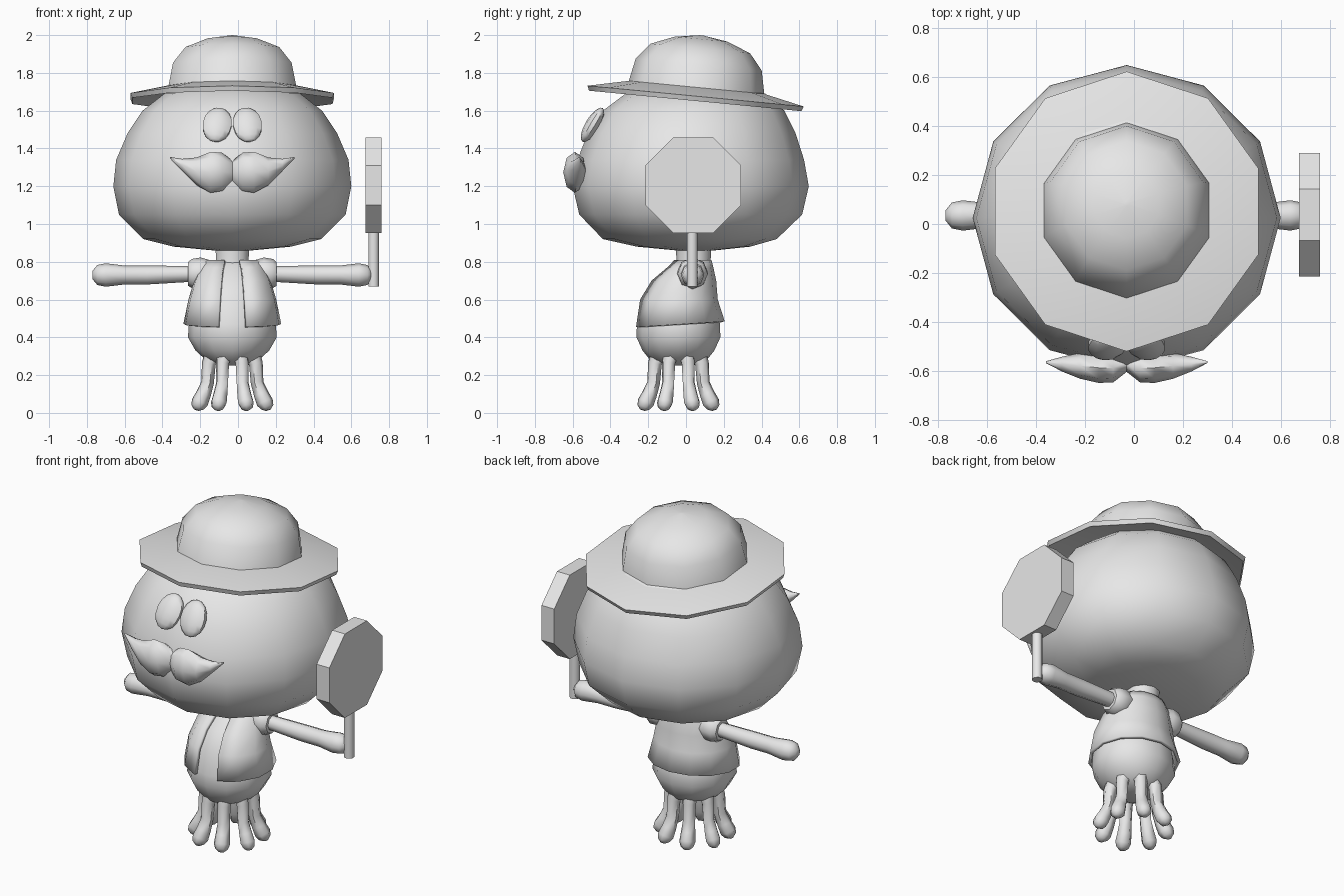
import bpy, bmesh, math
from mathutils import Vector, Matrix

if "Cube" in bpy.data.objects:
    bpy.data.objects.remove(bpy.data.objects["Cube"], do_unlink=True)

MID = -0.03  # the figure's own centre line

grey = bpy.data.materials.new("plain_grey")
grey.use_nodes = True
grey.diffuse_color = (0.8, 0.8, 0.8, 1)
grey.node_tree.nodes["Principled BSDF"].inputs["Base Color"].default_value = (0.8, 0.8, 0.8, 1)


def finish(name, bm, angle=50):
    """Turn a bmesh into a shaded object."""
    bmesh.ops.recalc_face_normals(bm, faces=bm.faces)
    mesh = bpy.data.meshes.new(name)
    bm.to_mesh(mesh)
    bm.free()
    mesh.materials.append(grey)
    ob = bpy.data.objects.new(name, mesh)
    bpy.context.collection.objects.link(ob)
    bpy.ops.object.select_all(action="DESELECT")
    ob.select_set(True)
    bpy.context.view_layer.objects.active = ob
    bpy.ops.object.shade_smooth_by_angle(angle=math.radians(angle))
    return ob


def skin(rings, wrap=True, caps=True):
    """Bridge equal rings of points with quads."""
    bm = bmesh.new()
    loops = [[bm.verts.new(p) for p in ring] for ring in rings]
    n = len(loops[0])
    for a, b in zip(loops, loops[1:]):
        for i in range(n if wrap else n - 1):
            j = (i + 1) % n
            bm.faces.new((a[i], a[j], b[j], b[i]))
    if caps:
        bm.faces.new(loops[0])
        bm.faces.new(loops[-1])
    return bm


def oval(c, u, v, sides, start=0.0, sweep=math.tau, count=None):
    """Points around an ellipse with half axes u and v."""
    c, u, v = Vector(c), Vector(u), Vector(v)
    turn = [start + sweep * i / sides for i in range(count or sides)]
    return [c + u * math.cos(t) + v * math.sin(t) for t in turn]


def lathe(profile, sides, cx=MID, start=math.pi / 2):
    """Level rings from (z, centre y, x radius, y radius)."""
    return skin([oval((cx, y, z), (rx, 0, 0), (0, ry, 0), sides, start)
                 for z, y, rx, ry in profile])


def tube(path, sides, side_axis):
    """Tube through (point, radius) pairs."""
    pts = [Vector(p) for p, r in path]
    rings = []
    for i, (p, r) in enumerate(path):
        d = (pts[min(i + 1, len(pts) - 1)] - pts[max(i - 1, 0)]).normalized()
        u = Vector(side_axis)
        rings.append(oval(p, u * r, d.cross(u).normalized() * r, sides))
    return skin(rings)


# Head
finish("head", lathe([
    (0.86, 0.05, 0.10, 0.10), (0.88, 0.04, 0.31, 0.30), (0.92, 0.02, 0.47, 0.46),
    (1.05, 0.025, 0.60, 0.59), (1.20, 0.025, 0.63, 0.625), (1.34, 0.025, 0.615, 0.60),
    (1.48, 0.03, 0.555, 0.55), (1.60, 0.04, 0.475, 0.48), (1.69, 0.05, 0.36, 0.37),
    (1.75, 0.05, 0.15, 0.15)], 12))

# Hat, tipped backwards
tilt = Matrix.Translation((MID, 0.055, 1.715)) @ Matrix.Rotation(math.radians(-5.5), 4, "X")
hat_parts = {
    "hat_brim": [(-0.02, 0.34), (-0.075, 0.565), (-0.045, 0.575), (0.01, 0.36), (0.015, 0.2)],
    "hat_crown": [(-0.01, 0.365), (0.01, 0.36), (0.13, 0.335), (0.215, 0.265),
                  (0.265, 0.14), (0.285, 0.01)],
}
for name, prof in hat_parts.items():
    if name == "hat_brim":
        prof = [(z * 0.85, r) for z, r in prof]
    bm = lathe([(z, 0, r * 0.985, r) for z, r in prof], 10, 0)
    bm.transform(tilt)
    finish(name, bm, 40)

# Eyes
for s, side in ((1, "left"), (-1, "right")):
    bm = bmesh.new()
    bmesh.ops.create_uvsphere(bm, u_segments=10, v_segments=8, radius=1)
    bm.transform(Matrix.Translation((MID + s * 0.08, -0.495, 1.525))
                 @ Matrix.Rotation(math.radians(-31), 4, "X")
                 @ Matrix.Rotation(math.radians(s * -8), 4, "Y")
                 @ Matrix.Diagonal((0.08, 0.038, 0.105, 1)))
    finish(side + "_eye", bm)

# Moustache: (distance from middle, depth centre, half depth, bottom, top)
half = [(0.0, -0.565, 0.04, 1.21, 1.335), (0.055, -0.588, 0.06, 1.175, 1.378),
        (0.115, -0.588, 0.062, 1.165, 1.382), (0.19, -0.58, 0.053, 1.205, 1.352),
        (0.265, -0.573, 0.03, 1.28, 1.345), (0.33, -0.565, 0.004, 1.347, 1.355)]
stations = [(-x, *rest) for x, *rest in half[:0:-1]] + half
finish("moustache", skin([
    oval((MID + x, y, (lo + hi) / 2), (0, d, 0), (0, 0, (hi - lo) / 2), 8)
    for x, y, d, lo, hi in stations]), 60)

# Neck and body
finish("neck", lathe([(0.72, 0.04, 0.10, 0.10), (0.80, 0.04, 0.09, 0.09),
                      (0.90, 0.04, 0.095, 0.095)], 10))
finish("body", lathe([
    (0.25, -0.04, 0.08, 0.08), (0.28, -0.04, 0.14, 0.15), (0.33, -0.04, 0.195, 0.19),
    (0.40, -0.04, 0.235, 0.222), (0.47, -0.04, 0.23, 0.22), (0.60, -0.04, 0.205, 0.19),
    (0.70, -0.015, 0.175, 0.155), (0.78, 0.03, 0.13, 0.10), (0.81, 0.04, 0.08, 0.07)], 12))

# Open waistcoat: a sheet swept around the back from one front edge to the other
gap = math.radians(17)
rows = [(0.455, -0.035, 0.262, 0.24), (0.60, -0.042, 0.235, 0.21),
        (0.70, -0.015, 0.205, 0.175), (0.77, 0.02, 0.175, 0.125), (0.81, 0.035, 0.14, 0.10)]
rings = []
for z, y, rx, ry in rows:
    ring = oval((MID, y, z), (rx, 0, 0), (0, ry, 0), 12,
                -math.pi / 2 + gap, math.tau - 2 * gap, 13)
    if z < 0.5:
        for p in ring:
            p.z += 0.03 * (p.y - y + ry) / (2 * ry)
    rings.append(ring)
vest = finish("waistcoat", skin(rings, wrap=False, caps=False))
thick = vest.modifiers.new("thickness", "SOLIDIFY")
thick.thickness = 0.018
thick.offset = -1

# Sleeves and arms
for s, side in ((1, "left"), (-1, "right")):
    def along(steps):
        return [((MID + s * x, 0.035, z), r) for x, z, r in steps]
    finish(side + "_sleeve", tube(along([
        (0.10, 0.745, 0.06), (0.16, 0.74, 0.083), (0.21, 0.735, 0.08),
        (0.235, 0.735, 0.062)]), 8, (0, 1, 0)))
    finish(side + "_arm", tube(along([
        (0.15, 0.735, 0.045), (0.25, 0.735, 0.043), (0.45, 0.73, 0.05), (0.57, 0.73, 0.05),
        (0.67, 0.73, 0.062), (0.715, 0.73, 0.053), (0.74, 0.73, 0.022)]), 8, (0, 1, 0)))

# Eight legs that bow out into rounded feet
leg = [(0.10, 0.34, 0.05), (0.135, 0.26, 0.037), (0.142, 0.16, 0.034),
       (0.165, 0.10, 0.040), (0.187, 0.055, 0.045), (0.20, 0.03, 0.035), (0.205, 0.015, 0.015)]
for i in range(8):
    a = math.tau * (i + 0.5) / 8
    c, s = math.cos(a), math.sin(a)
    finish(f"leg_{i + 1}", tube([((MID + r * c, -0.04 + r * s, z), w) for r, z, w in leg],
                                6, (-s, c, 0)), 60)

# Round signal paddle and its handle
finish("paddle_disc", skin([
    oval((x, 0.038, 1.205), (0, 0.274, 0), (0, 0, 0.274), 8, math.pi / 8)
    for x in (0.675, 0.76)]), 30)
finish("paddle_handle", skin([
    oval((0.718, 0.033, z), (0.03, 0, 0), (0, 0.03, 0), 8, math.pi / 8)
    for z in (0.67, 0.96)]), 50)
